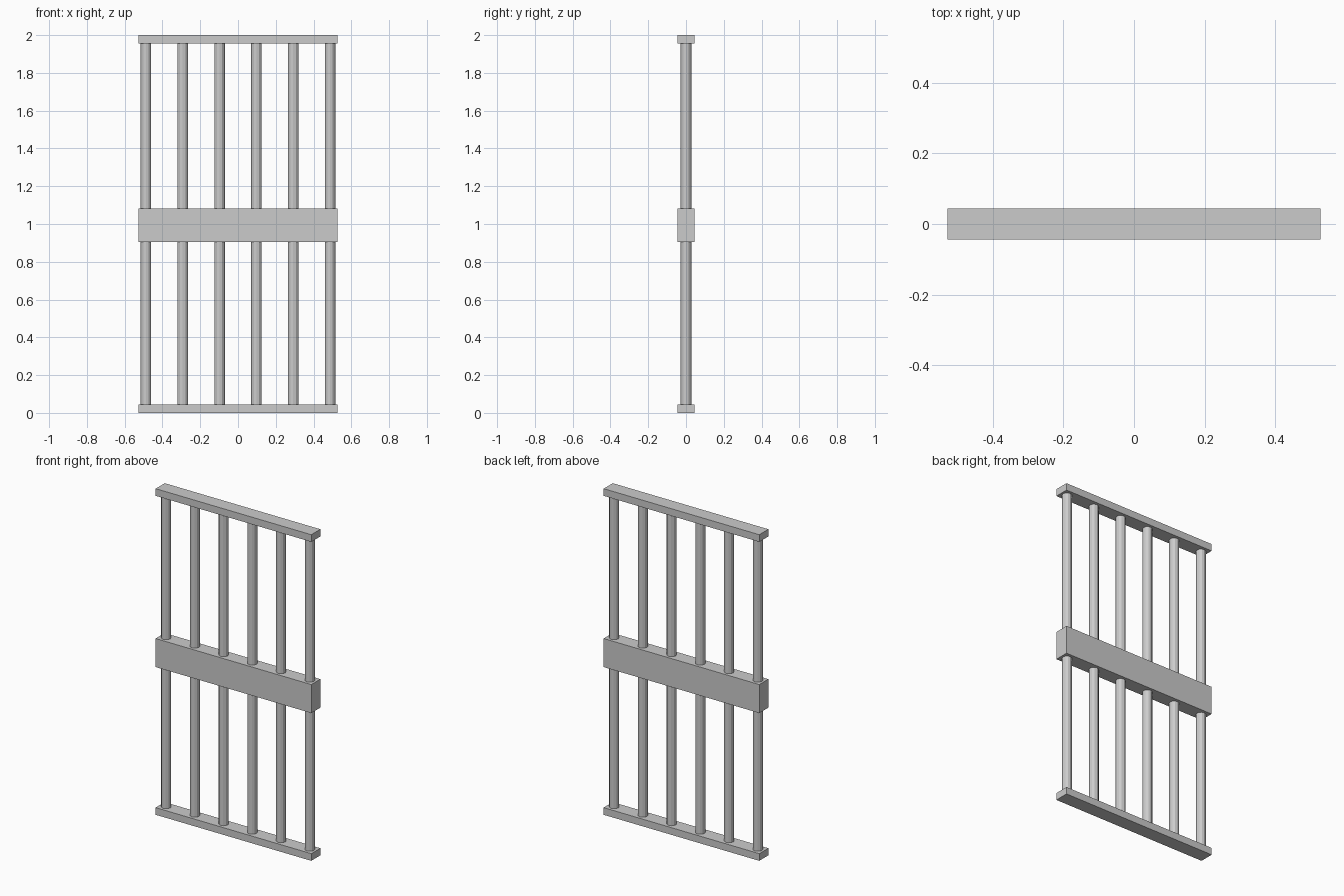
import bpy
import bmesh
from mathutils import Matrix

if "Cube" in bpy.data.objects:
    bpy.data.objects.remove(bpy.data.objects["Cube"])

WIDTH, DEPTH, HEIGHT = 1.056, 0.088, 2.0
RAIL = 0.044
BAR_RADIUS, BAR_SIDES = 0.028, 12
BAR_COUNT, BAR_STEP = 6, 0.195


def add_object(name, bm, location):
    mesh = bpy.data.meshes.new(name)
    bm.to_mesh(mesh)
    bm.free()
    obj = bpy.data.objects.new(name, mesh)
    obj.location = location
    bpy.context.collection.objects.link(obj)
    return obj


def add_rail(name, z0, z1):
    bm = bmesh.new()
    bmesh.ops.create_cube(bm, size=1, matrix=Matrix.Diagonal((WIDTH, DEPTH, z1 - z0, 1)))
    return add_object(name, bm, (0, 0, (z0 + z1) / 2))


def add_bar(name, x):
    # Ends are sunk slightly into the top and bottom rails
    bm = bmesh.new()
    bmesh.ops.create_cone(bm, cap_ends=True, segments=BAR_SIDES,
                          radius1=BAR_RADIUS, radius2=BAR_RADIUS,
                          depth=HEIGHT - RAIL)
    return add_object(name, bm, (x, 0, HEIGHT / 2))


# Horizontal rails: two thin ends and a wide lock plate in the middle
add_rail("bottom_rail", 0, RAIL)
add_rail("middle_rail", 0.906, 1.081)
add_rail("top_rail", HEIGHT - RAIL, HEIGHT)

# Evenly spaced vertical bars
for i in range(BAR_COUNT):
    add_bar(f"bar_{i + 1}", (i - (BAR_COUNT - 1) / 2) * BAR_STEP)
